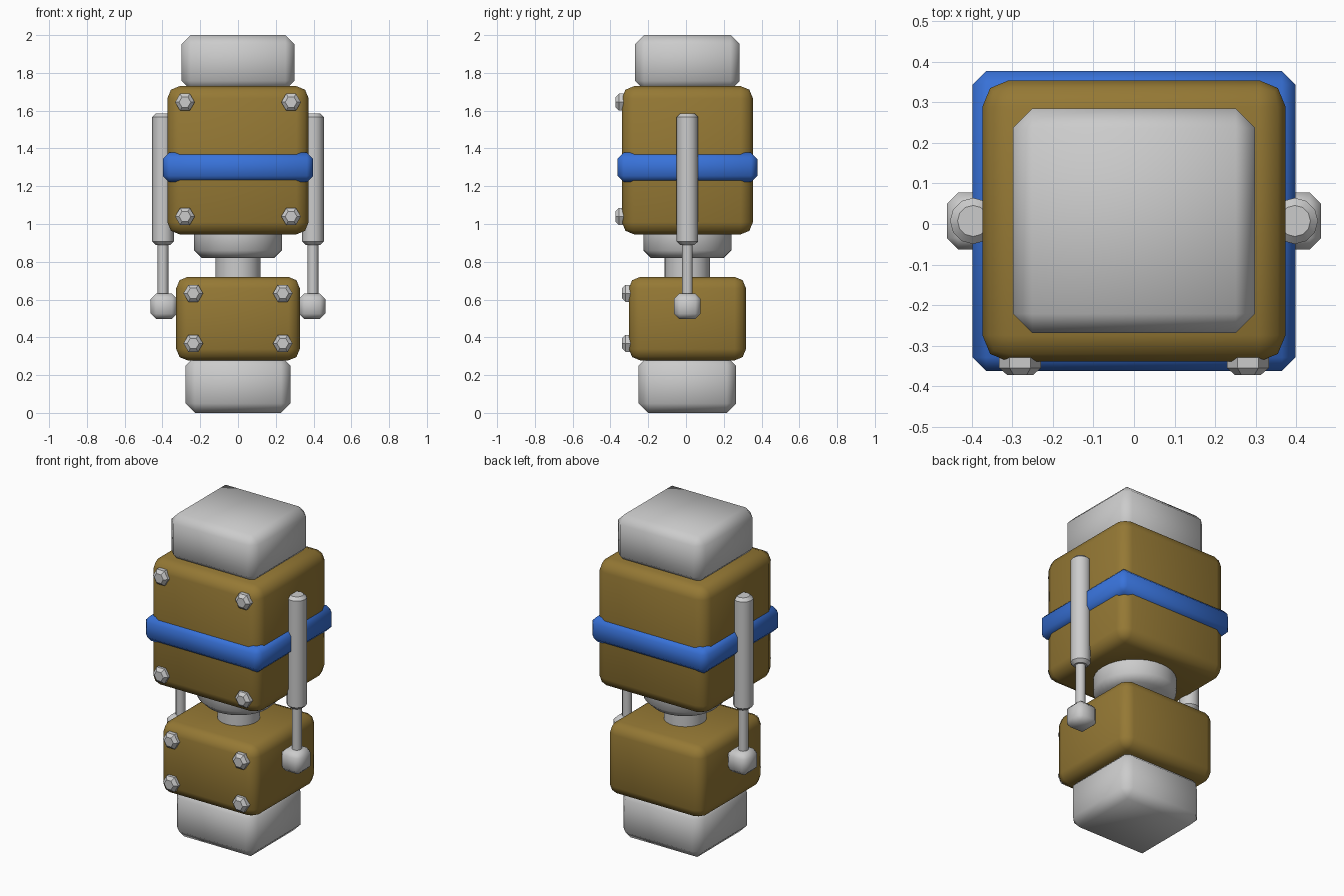
import bpy, bmesh, math
from mathutils import Matrix

if "Cube" in bpy.data.objects:
    bpy.data.objects.remove(bpy.data.objects["Cube"])

CY = 0.0075  # common y centre of the body parts


def material(name, rgb):
    m = bpy.data.materials.new(name)
    m.diffuse_color = (*rgb, 1)
    m.use_nodes = True
    m.node_tree.nodes["Principled BSDF"].inputs["Base Color"].default_value = m.diffuse_color
    return m


bronze = material("bronze_paint", (0.30, 0.19, 0.035))
blue = material("blue_paint", (0.04, 0.17, 0.70))


def finish(name, bm, mat, angle):
    me = bpy.data.meshes.new(name)
    bm.to_mesh(me)
    bm.free()
    ob = bpy.data.objects.new(name, me)
    bpy.context.collection.objects.link(ob)
    if mat:
        me.materials.append(mat)
    bpy.ops.object.select_all(action='DESELECT')
    ob.select_set(True)
    bpy.context.view_layer.objects.active = ob
    bpy.ops.object.shade_smooth_by_angle(angle=math.radians(angle))
    return ob


def box(name, hx, hy, z0, z1, bevel, segments=1, x=0, mat=None):
    """Bevelled block given half sizes and z range."""
    bm = bmesh.new()
    bmesh.ops.create_cube(bm, size=1)
    bmesh.ops.scale(bm, vec=(2 * hx, 2 * hy, z1 - z0), verts=bm.verts)
    bmesh.ops.translate(bm, vec=(x, CY, (z0 + z1) / 2), verts=bm.verts)
    bmesh.ops.bevel(bm, geom=bm.edges[:], offset=bevel, segments=segments,
                    profile=0.5, affect='EDGES')
    return finish(name, bm, mat, 60)


def rod(name, r, length, loc, sides, bevel=0, rot=None, angle=35):
    """Cylinder about its centre with chamfered rims."""
    bm = bmesh.new()
    bmesh.ops.create_cone(bm, cap_ends=True, segments=sides,
                          radius1=r, radius2=r, depth=length)
    if bevel:
        rims = [e for e in bm.edges
                if abs(e.verts[0].co.z - e.verts[1].co.z) < 1e-5]
        bmesh.ops.bevel(bm, geom=rims, offset=bevel, segments=1,
                        profile=0.5, affect='EDGES')
    if rot:
        bmesh.ops.transform(bm, matrix=rot, verts=bm.verts)
    bmesh.ops.translate(bm, vec=loc, verts=bm.verts)
    return finish(name, bm, None, angle)


# stacked main blocks
box("foot_block", 0.278, 0.258, 0, 0.30, 0.05)
box("lower_housing", 0.327, 0.31, 0.278, 0.72, 0.06, 2, mat=bronze)
box("upper_housing", 0.374, 0.347, 0.945, 1.73, 0.065, 2, mat=bronze)
box("blue_band", 0.398, 0.37, 1.222, 1.378, 0.033, mat=blue)
box("head_block", 0.299, 0.277, 1.71, 2.0, 0.048)

# joint between the housings
rod("joint_collar", 0.233, 0.24, (0, CY, 0.94), 32, 0.04, angle=50)
rod("joint_shaft", 0.12, 0.30, (0, CY, 0.77), 32)

# side pistons
for side, s in (("left", -1), ("right", 1)):
    x = s * 0.397
    rod(side + "_piston_barrel", 0.057, 0.695, (x, CY, 1.2375), 12, 0.018)
    rod(side + "_piston_rod", 0.028, 0.36, (x, CY, 0.74), 12)
    box(side + "_piston_mount", 0.07, 0.07, 0.497, 0.632, 0.028, x=s * 0.392)

# hexagonal bolts on the front faces
turn = Matrix.Rotation(math.pi / 2, 4, 'X') @ Matrix.Rotation(math.pi / 2, 4, 'Z')
for part, bx, tip, heights in (("upper", 0.281, -0.373, (1.04, 1.645)),
                               ("lower", 0.237, -0.338, (0.368, 0.633))):
    for z in heights:
        for s in (-1, 1):
            rod(part + "_bolt", 0.052, 0.07, (s * bx, tip + 0.035, z), 6,
                0.018, rot=turn, angle=30)
